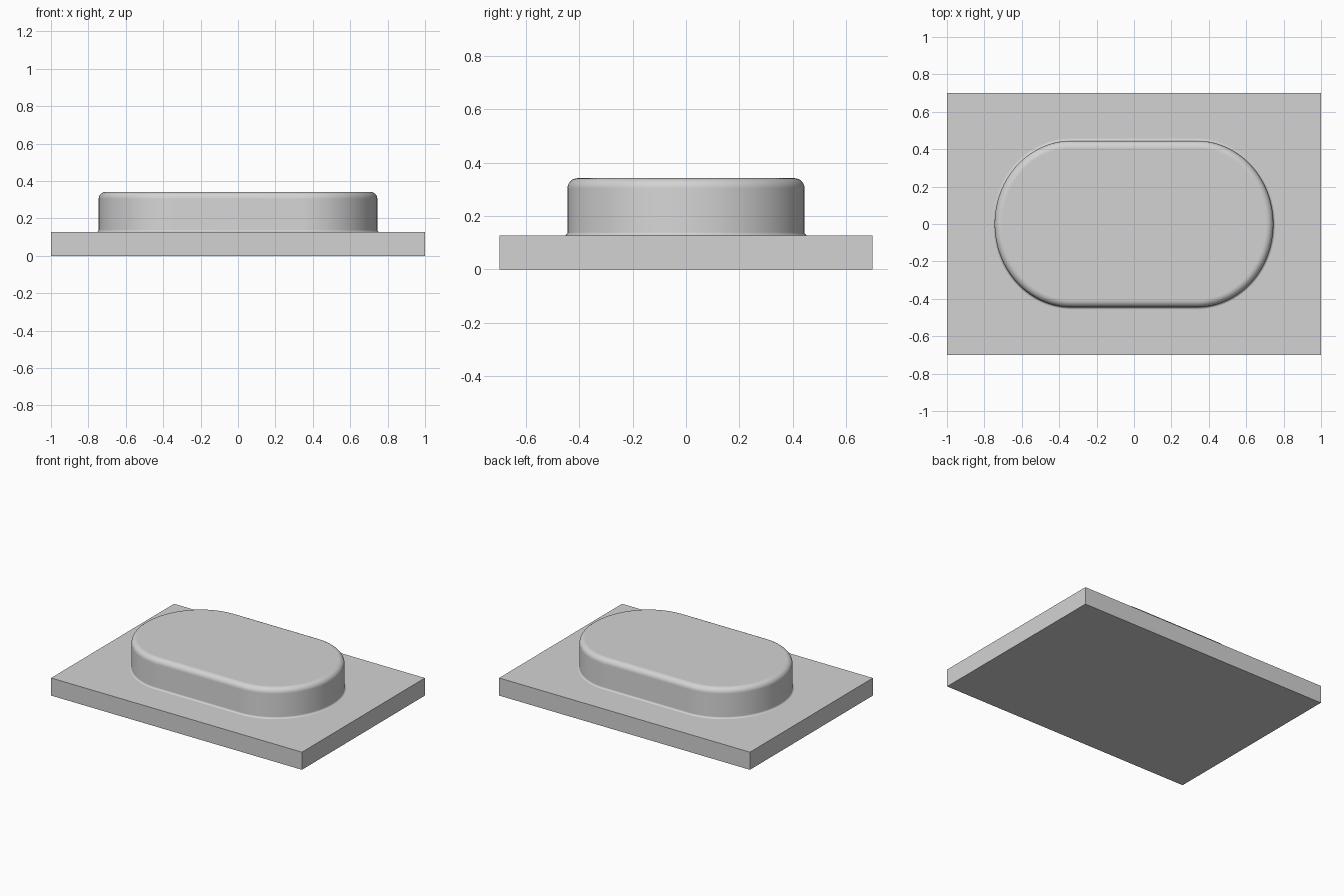
import bpy, bmesh
from math import sin, cos, pi

cube = bpy.data.objects.get("Cube")
if cube:
    bpy.data.objects.remove(cube, do_unlink=True)

PLATE_TOP, PAD_TOP = 0.127, 0.342
HALF_X, HALF_Y = 0.745, 0.445   # pad wall outline
STRAIGHT = 0.335                # half length of the straight sides
CORNER_STEPS, FILLET_STEPS = 28, 8
FILLET, FLARE = 0.038, 0.012

grey = bpy.data.materials.new("light grey")
grey.use_nodes = True
colour = (0.65, 0.65, 0.65, 1)
grey.diffuse_color = colour
grey.node_tree.nodes["Principled BSDF"].inputs["Base Color"].default_value = colour


def add_object(name, bm):
    bmesh.ops.recalc_face_normals(bm, faces=bm.faces)
    mesh = bpy.data.meshes.new(name)
    bm.to_mesh(mesh)
    bm.free()
    mesh.materials.append(grey)
    obj = bpy.data.objects.new(name, mesh)
    bpy.context.collection.objects.link(obj)
    return obj


# Flat rectangular base
bm = bmesh.new()
bmesh.ops.create_cube(bm, size=1)
for v in bm.verts:
    v.co.x *= 2
    v.co.y *= 1.4
    v.co.z = (v.co.z + 0.5) * PLATE_TOP
add_object("base_plate", bm)


def ring(bm, offset, z):
    """Rounded outline: straight long sides with half-elliptic ends."""
    verts = []
    for side in (0, 1):
        for i in range(2 * CORNER_STEPS + 1):
            a = -pi / 2 + pi * i / (2 * CORNER_STEPS) + pi * side
            centre = -STRAIGHT if side else STRAIGHT
            x = centre + (HALF_X - STRAIGHT + offset) * cos(a)
            verts.append(bm.verts.new((x, (HALF_Y + offset) * sin(a), z)))
    return verts


# Wall profile: flared foot, upright wall, rounded top edge
steps = [pi / 2 * i / FILLET_STEPS for i in range(FILLET_STEPS + 1)]
profile = [(FLARE * (1 - sin(a)), PLATE_TOP + FLARE * (1 - cos(a))) for a in steps]
profile += [(FILLET * (cos(a) - 1), PAD_TOP - FILLET * (1 - sin(a))) for a in steps]

# Raised pad lofted through the profile
bm = bmesh.new()
rings = [ring(bm, offset, z) for offset, z in profile]
for low, high in zip(rings, rings[1:]):
    n = len(low)
    for i in range(n):
        j = (i + 1) % n
        bm.faces.new((low[i], low[j], high[j], high[i])).smooth = True
bm.faces.new(rings[-1])
bm.faces.new(rings[0][::-1])
add_object("raised_pad", bm)
